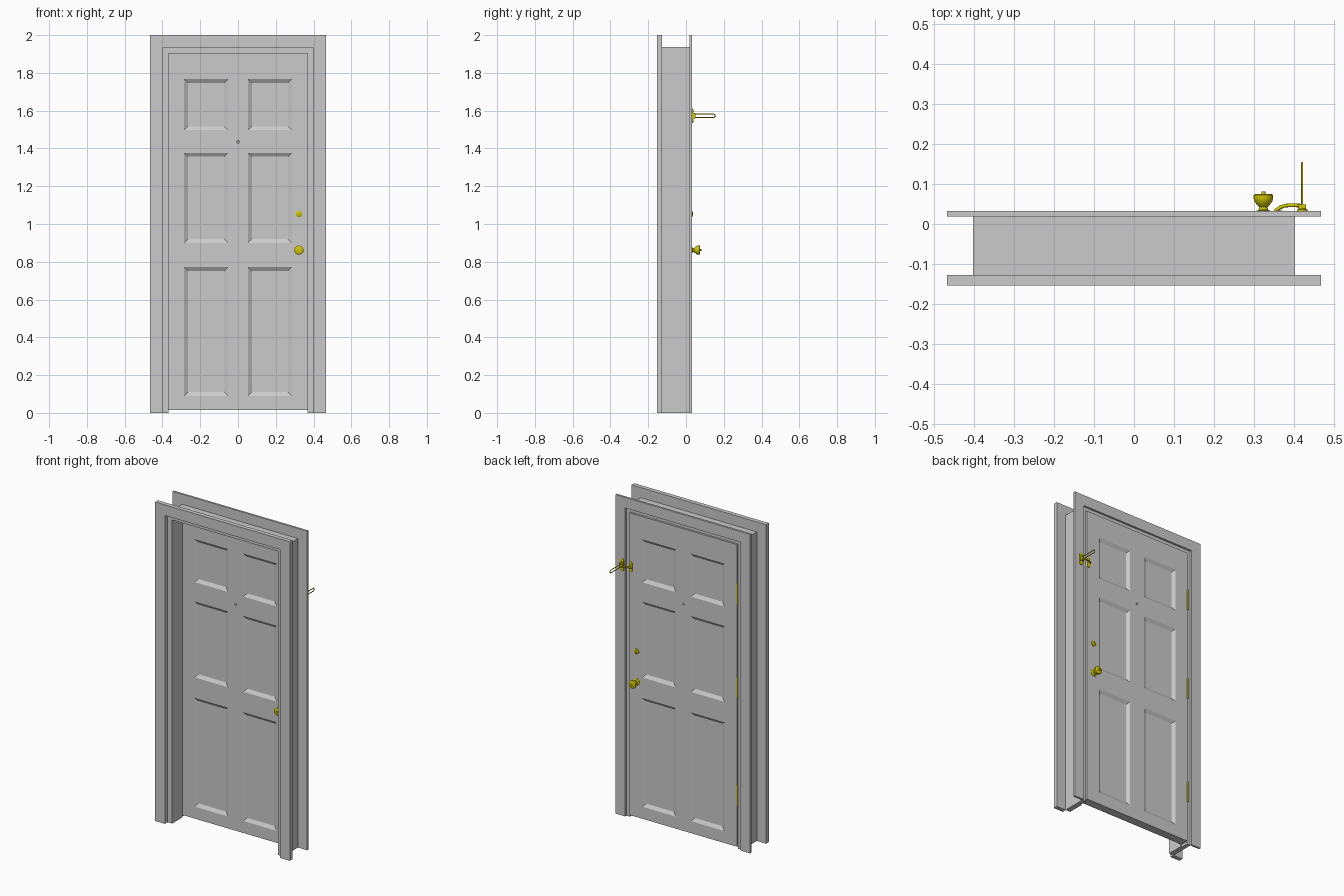
import bpy, bmesh, math
from mathutils import Matrix, Vector

if "Cube" in bpy.data.objects:
    bpy.data.objects.remove(bpy.data.objects["Cube"])

brass = bpy.data.materials.new("brass")
brass.diffuse_color = (0.62, 0.56, 0.0, 1)
brass.use_nodes = True
brass.node_tree.nodes["Principled BSDF"].inputs["Base Color"].default_value = brass.diffuse_color


def finish(name, bm, mat=None, smooth=False):
    bmesh.ops.recalc_face_normals(bm, faces=bm.faces)
    me = bpy.data.meshes.new(name)
    bm.to_mesh(me)
    bm.free()
    ob = bpy.data.objects.new(name, me)
    bpy.context.collection.objects.link(ob)
    if mat:
        me.materials.append(mat)
    if smooth:
        bpy.ops.object.select_all(action='DESELECT')
        ob.select_set(True)
        bpy.context.view_layer.objects.active = ob
        bpy.ops.object.shade_smooth_by_angle(angle=math.radians(40))
    return ob


def box(name, x, y, z, mat=None):
    bm = bmesh.new()
    bmesh.ops.create_cube(bm, size=1)
    for v in bm.verts:
        v.co = Vector([(a + b) / 2 + c * (b - a) for (a, b), c in zip((x, y, z), v.co)])
    return finish(name, bm, mat)


def surround(name, outer, inner, top, y0, y1):
    """Three-sided frame (two legs and a head), open at the floor."""
    t = top - (outer - inner)
    half = [(outer, 0), (outer, top), (inner, t), (inner, 0)]
    bm = bmesh.new()
    rows = []
    for y in (y0, y1):
        rows.append([[bm.verts.new((s * px, y, pz)) for px, pz in half] for s in (-1, 1)])
    for l, r in rows:
        for a in (l, r):
            bm.faces.new(a)
        bm.faces.new((l[1], r[1], r[2], l[2]))
    (fl, fr), (bl, br) = rows
    for f, b in ((fl, bl), (fr, br)):
        for i, j in ((0, 1), (2, 3), (3, 0)):
            bm.faces.new((f[i], f[j], b[j], b[i]))
    for i in (1, 2):
        bm.faces.new((fl[i], fr[i], br[i], bl[i]))
    return finish(name, bm)


def lathe(name, x, y, z, profile, facing=1, mat=brass, sides=24):
    """Profile of (radius, distance from the door) turned about the y axis."""
    bm = bmesh.new()
    vs = [bm.verts.new((x + r, y + facing * h, z)) for r, h in profile]
    es = [bm.edges.new(p) for p in zip(vs, vs[1:])]
    bmesh.ops.spin(bm, geom=vs + es, cent=(x, y, z), axis=(0, 1, 0),
                   angle=2 * math.pi, steps=sides)
    bmesh.ops.remove_doubles(bm, verts=bm.verts, dist=1e-5)
    return finish(name, bm, mat, True)


def rod(name, pts, radius, smooth_path=False):
    cu = bpy.data.curves.new(name, 'CURVE')
    cu.dimensions = '3D'
    cu.bevel_depth = radius
    cu.bevel_resolution = 3
    cu.use_fill_caps = True
    sp = cu.splines.new('NURBS' if smooth_path else 'POLY')
    sp.points.add(len(pts) - 1)
    for p, co in zip(sp.points, pts):
        p.co = (*co, 1)
    if smooth_path:
        sp.use_endpoint_u = True
        sp.order_u = 3
    cu.materials.append(brass)
    ob = bpy.data.objects.new(name, cu)
    bpy.context.collection.objects.link(ob)
    return ob


# Frame: casings on both faces of the wall, with a rebated jamb between
surround("front_casing", 0.467, 0.40, 2.0, -0.154, -0.127)
surround("jamb", 0.402, 0.376, 1.937, -0.127, 0.02)
surround("door_stop", 0.3765, 0.368, 1.9115, -0.127, -0.026)
surround("back_casing", 0.467, 0.40, 2.0, 0.019, 0.032)

# Door slab with six sunken panels on each side
Y_FRONT, Y_BACK = -0.025, 0.028
xs = [-0.374, -0.285, -0.053, 0.053, 0.285, 0.374]
zs = [0.015, 0.09, 0.772, 0.90, 1.376, 1.497, 1.767, 1.909]
bm = bmesh.new()
panels, grids = [], []
for y in (Y_FRONT, Y_BACK):
    g = [[bm.verts.new((x, y, z)) for z in zs] for x in xs]
    grids.append(g)
    for i in range(len(xs) - 1):
        for k in range(len(zs) - 1):
            q = [g[i][k], g[i + 1][k], g[i + 1][k + 1], g[i][k + 1]]
            f = bm.faces.new(q if y == Y_FRONT else q[::-1])
            if i % 2 and k % 2:
                panels.append(f)


def border(g):
    n, m = len(xs), len(zs)
    return ([g[i][0] for i in range(n)] + [g[n - 1][k] for k in range(1, m)]
            + [g[i][m - 1] for i in range(n - 2, -1, -1)] + [g[0][k] for k in range(m - 2, 0, -1)])


a, b = border(grids[0]), border(grids[1])
for i in range(len(a)):
    j = (i + 1) % len(a)
    bm.faces.new((a[i], b[i], b[j], a[j]))
bm.normal_update()
bmesh.ops.inset_individual(bm, faces=panels, thickness=0.028, depth=-0.013)
finish("door", bm)

# Knobs, deadbolt and peephole on both faces
knob = [(0, 0), (0.022, 0), (0.022, 0.003), (0.012, 0.007), (0.010, 0.014), (0.016, 0.020),
        (0.022, 0.028), (0.0245, 0.036), (0.024, 0.044), (0.020, 0.047), (0.005, 0.047),
        (0.005, 0.053), (0, 0.053)]
bolt = [(0, 0), (0.017, 0), (0.017, 0.003), (0.012, 0.006), (0, 0.006)]
peep = [(0, 0), (0.008, 0), (0.007, 0.003), (0.004, 0.003), (0.003, 0.001), (0, 0.001)]
for side, y, f in (("front", Y_FRONT, -1), ("back", Y_BACK, 1)):
    lathe(side + "_knob", 0.323, y, 0.862, knob, f)
    lathe(side + "_deadbolt", 0.323, y, 1.053, bolt, f)
    lathe(side + "_peephole", 0, y, 1.435, peep, f, None, 16)
box("deadbolt_turn", (0.320, 0.326), (0.033, 0.038), (1.041, 1.065), brass)

# Hinges: barrel and thin leaf on the left edge of the back face
for n, z in enumerate((0.34, 1.018, 1.602)):
    bm = bmesh.new()
    bmesh.ops.create_cone(bm, cap_ends=True, segments=12, radius1=0.005, radius2=0.005, depth=0.13,
                          matrix=Matrix.Translation((-0.375, 0.028, z)))
    finish(f"hinge_barrel_{n}", bm, brass, True)
    box(f"hinge_leaf_{n}", (-0.3755, -0.3735), (-0.01, 0.029), (z - 0.06, z + 0.06), brass)

# Swing bar guard: plate and pivot on the casing, curved catch on the door
Z = 1.573
box("guard_plate", (0.407, 0.433), (0.032, 0.036), (Z - 0.022, Z + 0.022), brass)
for s in (-1, 1):
    lathe("guard_lobe", 0.42, 0.032, Z + s * 0.026,
          [(0, 0), (0.013, 0), (0.013, 0.004), (0.006, 0.007), (0, 0.007)], 1, brass, 16)
    lathe("catch_lobe", 0.362, Y_BACK, Z + s * 0.022,
          [(0, 0), (0.010, 0), (0.010, 0.004), (0.005, 0.006), (0, 0.006)], 1, brass, 16)
box("guard_pivot", (0.411, 0.429), (0.036, 0.049), (Z - 0.014, Z + 0.014), brass)
box("catch_plate", (0.352, 0.372), (Y_BACK, 0.032), (Z - 0.02, Z + 0.02), brass)
rod("catch_arm", [(0.352, 0.032, Z), (0.368, 0.045, Z), (0.39, 0.047, Z), (0.416, 0.046, Z)], 0.0045, True)
rod("swing_bar", [(0.42, 0.046, Z - 0.009), (0.42, 0.148, Z - 0.009), (0.42, 0.153, Z - 0.005),
                  (0.42, 0.153, Z + 0.005), (0.42, 0.148, Z + 0.009), (0.42, 0.046, Z + 0.009)], 0.0025)
